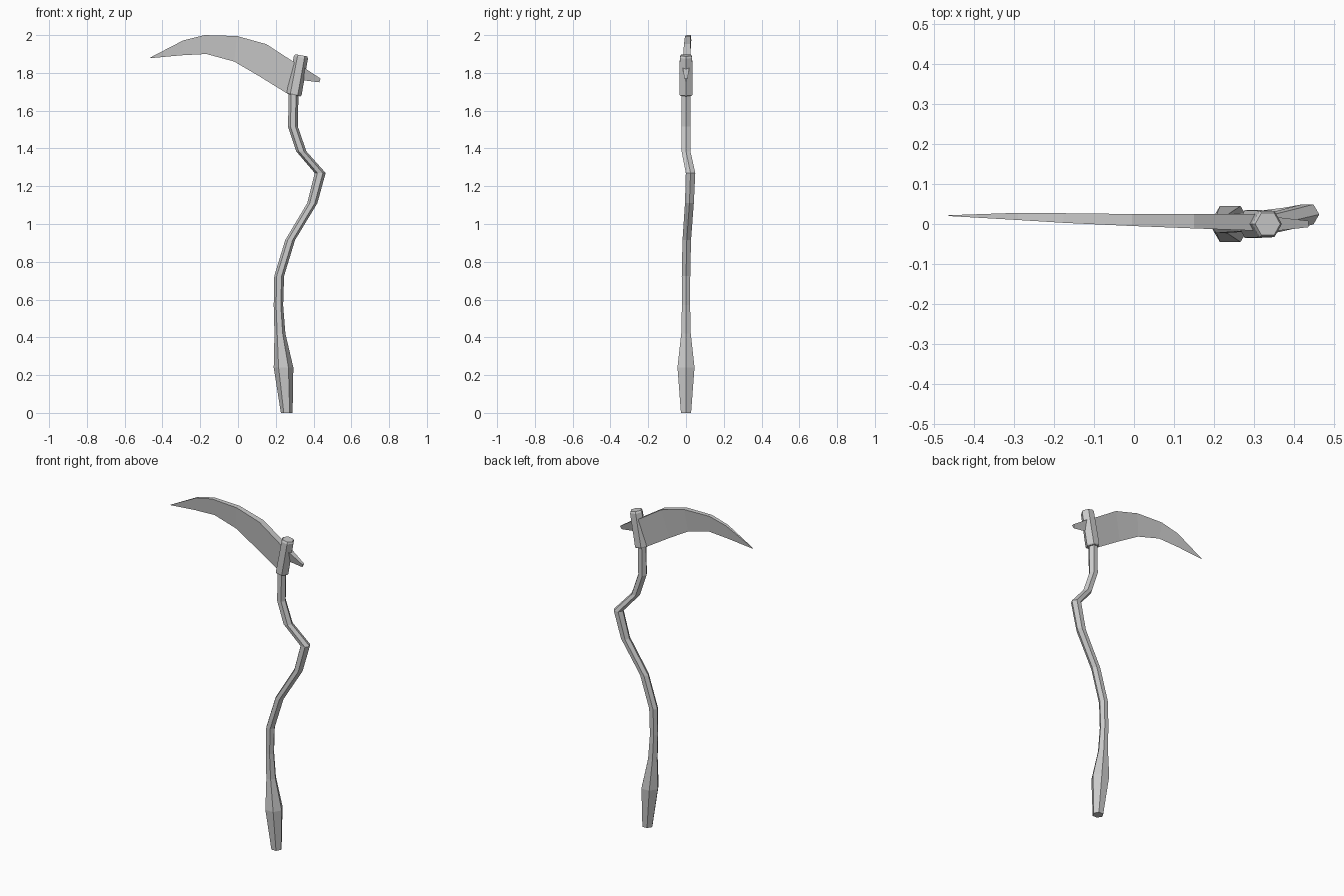
import bpy, bmesh, math
from mathutils import Vector

if "Cube" in bpy.data.objects:
    bpy.data.objects.remove(bpy.data.objects["Cube"])


def loft(name, rings):
    """Skin a list of equal-length point rings and cap both ends."""
    bm = bmesh.new()
    rows = [[bm.verts.new(p) for p in ring] for ring in rings]
    n = len(rows[0])
    for a, b in zip(rows, rows[1:]):
        for i in range(n):
            j = (i + 1) % n
            bm.faces.new((a[i], a[j], b[j], b[i]))
    bm.faces.new(rows[0][::-1])
    bm.faces.new(rows[-1])
    bmesh.ops.recalc_face_normals(bm, faces=bm.faces)
    mesh = bpy.data.meshes.new(name)
    bm.to_mesh(mesh)
    bm.free()
    obj = bpy.data.objects.new(name, mesh)
    bpy.context.collection.objects.link(obj)
    return obj


def hexagon(x, y, z, r, tilt=0.0):
    """Hexagon with corners on +-x, tilted about y."""
    ring = []
    for k in range(6):
        a = k * math.pi / 3
        u = r * math.cos(a)
        ring.append(Vector((x + u * math.cos(tilt), y + r * math.sin(a),
                            z - u * math.sin(tilt))))
    return ring


# Crooked hexagonal shaft with a swollen grip: x, y, z, radius
shaft_path = [
    (0.258, 0, 0.0, 0.031), (0.241, 0, 0.24, 0.052), (0.222, 0, 0.42, 0.029),
    (0.214, 0, 0.57, 0.025), (0.218, 0, 0.725, 0.026), (0.276, 0.004, 0.915, 0.026),
    (0.393, 0.018, 1.11, 0.027), (0.435, 0.024, 1.27, 0.029),
    (0.335, 0, 1.385, 0.027), (0.291, 0, 1.515, 0.026), (0.295, 0, 1.75, 0.026)]
loft("shaft", [hexagon(*p) for p in shaft_path])

# Tilted hexagonal socket with a small chamfer on top
base, top = Vector((0.296, 0, 1.682)), Vector((0.335, 0, 1.893))
tilt = math.atan2(top.x - base.x, top.z - base.z)
socket = []
for t, r in ((0, 0.035), (0.03, 0.04), (0.95, 0.038), (1, 0.032)):
    c = base.lerp(top, t)
    socket.append(hexagon(c.x, c.y, c.z, r, tilt))
loft("socket", socket)

# Curved blade: spine x, z; edge x, z; centre y; spine half thickness
blade_stations = [
    (0.315, 1.845, 0.265, 1.688, 0.004, 0.021),
    (0.15, 1.952, 0.108, 1.785, 0.007, 0.018),
    (-0.005, 1.995, -0.02, 1.86, 0.010, 0.015),
    (-0.177, 2.0, -0.167, 1.9, 0.015, 0.012),
    (-0.29, 1.972, -0.3, 1.893, 0.019, 0.009),
    (-0.465, 1.881, -0.464, 1.878, 0.021, 0.001)]
loft("blade", [[(sx, y - h, sz), (sx, y + h, sz), (ex, y, ez)]
               for sx, sz, ex, ez, y, h in blade_stations])

# Back spike: triangular section tapering outwards
loft("back_spike", [
    [(0.315, -0.022, 1.85), (0.315, 0.022, 1.85), (0.315, 0, 1.765)],
    [(0.437, -0.008, 1.77), (0.437, 0.008, 1.77), (0.431, 0, 1.75)]])
